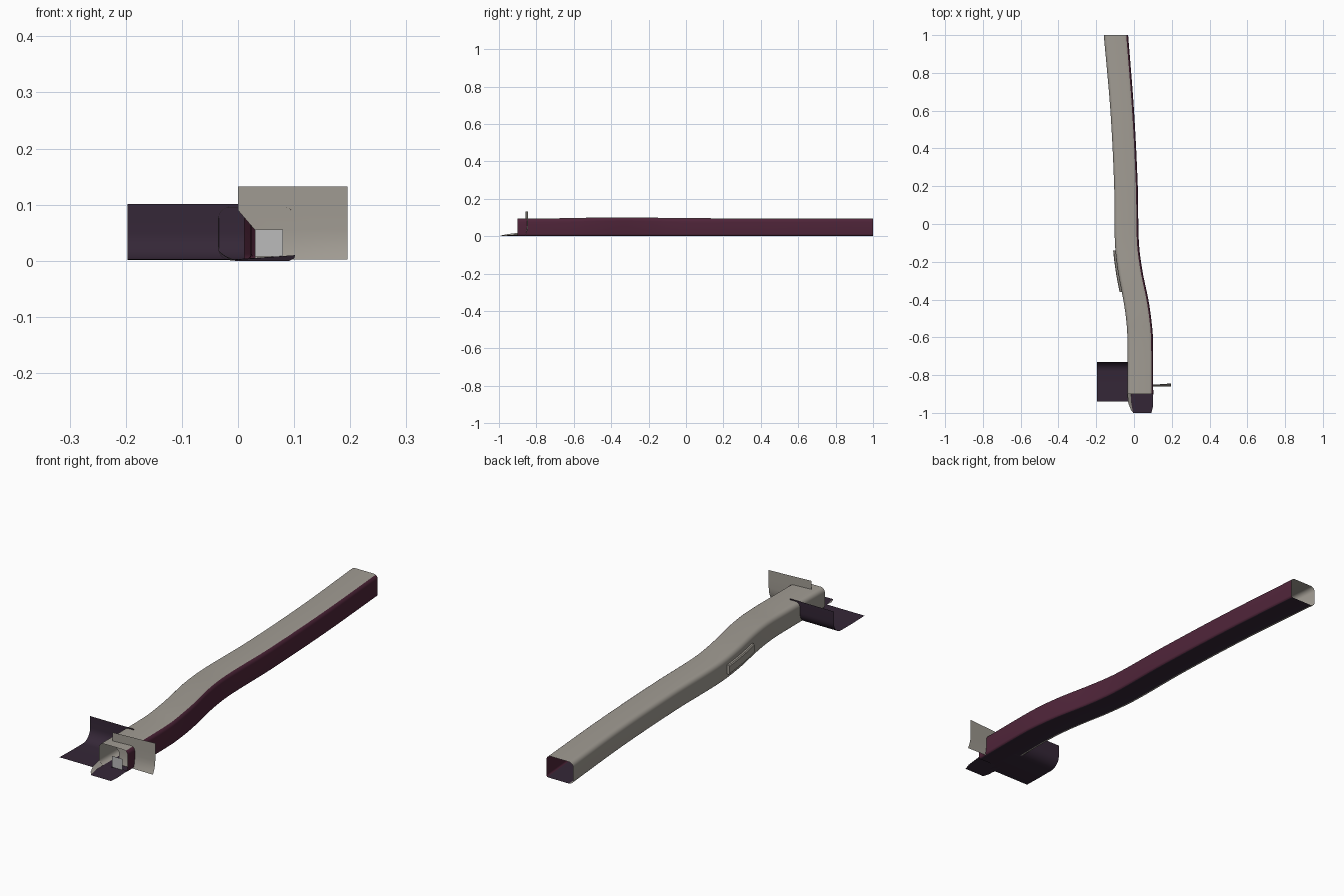
import bpy, bmesh, math
from mathutils import Vector

cube = bpy.data.objects.get("Cube")
if cube:
    bpy.data.objects.remove(cube, do_unlink=True)


def material(name, rgb):
    m = bpy.data.materials.new(name)
    m.use_nodes = True
    col = (*rgb, 1)
    m.diffuse_color = col
    m.node_tree.nodes["Principled BSDF"].inputs["Base Color"].default_value = col
    return m


TAUPE = material("taupe grey", (0.36, 0.335, 0.295))
MAROON = material("maroon", (0.078, 0.018, 0.041))
PLUM = material("dark plum", (0.035, 0.02, 0.038))
PALE = material("pale grey", (0.5, 0.5, 0.5))


def finish(name, bm, mat):
    mesh = bpy.data.meshes.new(name)
    bm.to_mesh(mesh)
    bm.free()
    mesh.materials.append(mat)
    mesh.shade_smooth()
    mesh.set_sharp_from_angle(angle=math.radians(35))
    ob = bpy.data.objects.new(name, mesh)
    bpy.context.collection.objects.link(ob)
    return ob


def loft(name, rows, mat):
    """Skin a strip of quads through rows of points."""
    bm = bmesh.new()
    grid = [[bm.verts.new(p) for p in row] for row in rows]
    for a, b in zip(grid, grid[1:]):
        for i in range(len(a) - 1):
            bm.faces.new((a[i], a[i + 1], b[i + 1], b[i]))
    return finish(name, bm, mat)


def plate(name, points, mat):
    bm = bmesh.new()
    bm.faces.new([bm.verts.new(p) for p in points])
    return finish(name, bm, mat)


def arc(cx, cz, r, start, end, steps=5):
    out = []
    for i in range(steps + 1):
        a = math.radians(start + (end - start) * i / steps)
        out.append((cx + r * math.cos(a), cz + r * math.sin(a)))
    return out


# Rail path: y, left edge x, right edge x, top z
STATIONS = [(-0.9, -0.035, 0.102, 0.095), (-0.6, -0.035, 0.1, 0.097),
            (-0.5, -0.042, 0.091, 0.1), (-0.4, -0.057, 0.076, 0.101),
            (-0.25, -0.085, 0.045, 0.101), (-0.1, -0.101, 0.026, 0.098),
            (0.2, -0.105, 0.02, 0.096), (0.6, -0.125, 0.0, 0.096),
            (1.0, -0.16, -0.031, 0.096)]


def rail_at(y):
    """Smooth interpolation of the stations."""
    k = 0
    while k < len(STATIONS) - 2 and y > STATIONS[k + 1][0]:
        k += 1
    p, q = STATIONS[k], STATIONS[k + 1]
    before, after = STATIONS[max(k - 1, 0)], STATIONS[min(k + 2, len(STATIONS) - 1)]
    h = q[0] - p[0]
    t = (y - p[0]) / h
    res = []
    for j in (1, 2, 3):
        m0 = (q[j] - before[j]) / (q[0] - before[0]) * h
        m1 = (after[j] - p[j]) / (after[0] - p[0]) * h
        res.append((2*t**3 - 3*t**2 + 1) * p[j] + (t**3 - 2*t**2 + t) * m0
                   + (3*t**2 - 2*t**3) * q[j] + (t**3 - t**2) * m1)
    return res


R, BASE = 0.02, 0.002


def grey_section(l, r, top):
    return (arc(l + R, BASE + R, R, 270, 180) + arc(l + R, top - R, R, 180, 90)
            + arc(r - R, top - R, R, 90, 60, 2))


def maroon_section(l, r, top):
    return (arc(r - R, top - R, R, 60, 0, 4)
            + arc(r - R / 2, BASE + R / 2, R / 2, 0, -60, 4))


def floor_section(l, r, top):
    return arc(r - R / 2, BASE + R / 2, R / 2, -60, -90, 2) + [(l + R, BASE)]


COUNT = 48
ys = [-0.9 + 1.9 * i / COUNT for i in range(COUNT + 1)]
for name, section, mat in (("rail_upper_shell", grey_section, TAUPE),
                           ("rail_side_wall", maroon_section, MAROON),
                           ("rail_floor", floor_section, PLUM)):
    loft(name, [[(x, y, z) for x, z in section(*rail_at(y))] for y in ys], mat)

# Floor tongue and the small lip beside it
plate("floor_tongue", [(-0.015, -0.9, BASE), (0.102, -0.9, 0.01), (0.1, -0.97, 0.004),
                       (0.092, -1, 0), (-0.005, -1, 0), (-0.015, -0.97, 0.001)], PLUM)
loft("wall_lip", [[(-0.035, -0.9, 0.018), (-0.015, -0.9, BASE)],
                  [(-0.03, -0.95, 0.012), (-0.014, -0.95, BASE)],
                  [(-0.016, -0.985, 0.005), (-0.006, -0.995, 0.001)]], TAUPE)

# Curved side flange: flat foot sweeping up into a wall
foot = [(-0.94, 0.003), (-0.86, 0.001)] + arc(-0.78, 0.051, 0.05, 270, 360, 8) + [(-0.73, 0.101)]
loft("side_flange", [[(x, y, z) for y, z in foot] for x in (-0.197, 0.012)], PLUM)

# Upright bracket plate: notched inner edge, foot curled slightly forward
rows = []
for z, inner in ((0.132, 0), (0.09, 0), (0.055, 0.03), (0.04, 0.03),
                 (0.025, 0.03), (0.012, 0.03), (0.002, 0.03)):
    curl = 0.018 * max(0, 1 - z / 0.055) ** 2
    rows.append([(x, -0.858 + 0.07 * x - curl * x / 0.195, z)
                 for x in (inner, 0.1, 0.195)])
loft("bracket_plate", rows, TAUPE)

# Pale square tab at the open front
plate("front_tab", [(0.03, -0.905, 0.008), (0.08, -0.905, 0.008),
                    (0.08, -0.905, 0.056), (0.03, -0.905, 0.056)], PALE)

# Raised pad following the wall
pad_rows = []
for i in range(9):
    y = -0.36 + 0.22 * i / 8
    left = rail_at(y)[0]
    out = left - 0.012
    pad_rows.append([(left, y, 0.03), (out + 0.004, y, 0.03), (out, y, 0.034),
                     (out, y, 0.066), (out + 0.004, y, 0.07), (left, y, 0.07)])
loft("wall_pad", pad_rows, TAUPE)
for name, row in (("pad_front_end", pad_rows[0]), ("pad_back_end", pad_rows[-1])):
    plate(name, row, TAUPE)
